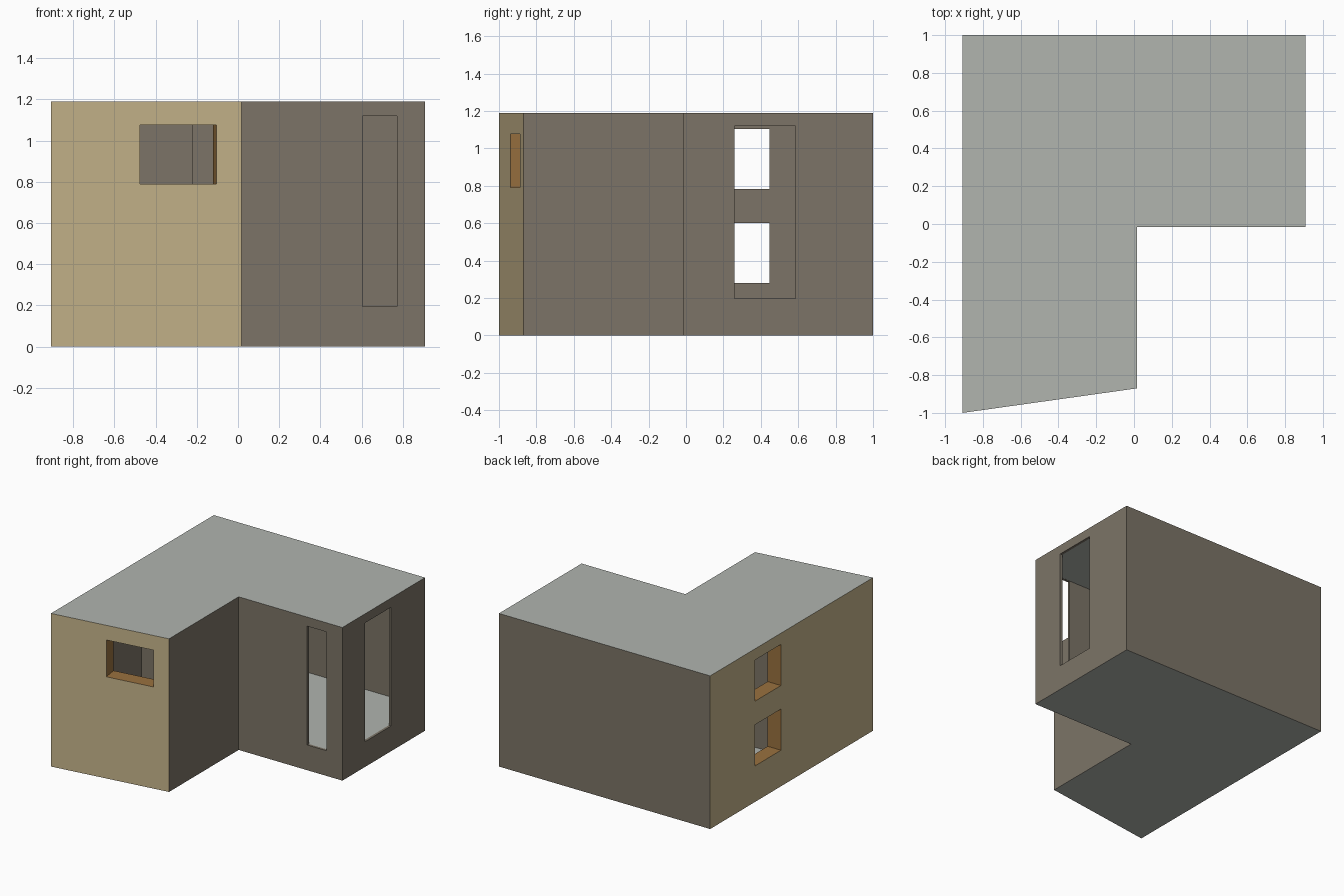
import bpy, bmesh
from mathutils import Vector

if "Cube" in bpy.data.objects:
    bpy.data.objects.remove(bpy.data.objects["Cube"])


def srgb(r, g, b):
    lin = lambda c: c / 12.92 if c <= 0.04045 else ((c + 0.055) / 1.055) ** 2.4
    return [lin(c / 255) for c in (r, g, b)] + [1.0]


# Shared palette: every object carries the same slots in the same order
MATS = []
for name, rgb in (("tan_cladding", (198, 180, 139)), ("dark_render", (124, 116, 103)),
                  ("pale_grey", (177, 181, 175)), ("brown_reveal", (153, 113, 63))):
    m = bpy.data.materials.new(name)
    m.diffuse_color = srgb(*rgb)
    m.use_nodes = True
    m.node_tree.nodes["Principled BSDF"].inputs["Base Color"].default_value = m.diffuse_color
    MATS.append(m)
TAN, DARK, GREY, BROWN = range(4)


def prism(name, pts, z0, z1, sides, cap):
    """Upright prism over a counter-clockwise outline; sides = one colour or one per edge."""
    bm = bmesh.new()
    lo = [bm.verts.new((x, y, z0)) for x, y in pts]
    hi = [bm.verts.new((x, y, z1)) for x, y in pts]
    n = len(pts)
    bm.faces.new(lo[::-1]).material_index = cap
    bm.faces.new(hi).material_index = cap
    for i in range(n):
        j = (i + 1) % n
        f = bm.faces.new((lo[i], lo[j], hi[j], hi[i]))
        f.material_index = sides if isinstance(sides, int) else sides[i]
    me = bpy.data.meshes.new(name)
    bm.to_mesh(me)
    bm.free()
    for m in MATS:
        me.materials.append(m)
    ob = bpy.data.objects.new(name, me)
    bpy.context.collection.objects.link(ob)
    return ob


def rect(x0, x1, y0, y1):
    return [(x0, y0), (x1, y0), (x1, y1), (x0, y1)]


SLOPE = 0.13 / 0.925
INWARD = Vector((-SLOPE, 1)).normalized()
THICK, THIN, FLOOR, CEIL = 0.115, 0.02, 0.195, 1.12
LEFT, RIGHT, STEP_X, STEP_Y = -0.908, 0.908, 0.016, -0.015


def front_y(x):
    return -1 + SLOPE * (x - LEFT)


# Outer L-shaped building with a slanted front
house = prism("house_shell", [(LEFT, -1), (STEP_X, front_y(STEP_X)), (STEP_X, STEP_Y),
                              (RIGHT, STEP_Y), (RIGHT, 1), (LEFT, 1)],
              0, 1.19, [TAN, DARK, DARK, DARK, DARK, TAN], GREY)

# Hollow room: thick clad walls, thin rendered walls
xi, xs, ys = LEFT + THICK, STEP_X - THIN, STEP_Y + THIN
dy = THICK / INWARD.y
cutters = [prism("room_cutter", [(xi, front_y(xi) + dy), (xs, front_y(xs) + dy), (xs, ys),
                                 (RIGHT - THIN, ys), (RIGHT - THIN, 1 - THIN), (xi, 1 - THIN)],
                 FLOOR, CEIL, DARK, GREY)]

# Front window, square to the slanted wall
a, b = (Vector((x, front_y(x))) for x in (-0.475, -0.105))
cutters.append(prism("front_window_cutter", [tuple(p) for p in (
    a - INWARD * 0.05, b - INWARD * 0.05, b + INWARD * 0.16, a + INWARD * 0.16)],
    0.79, 1.076, BROWN, BROWN))

# Two stacked windows in the left wall
for z in (0.28, 0.783):
    cutters.append(prism("left_window_cutter", rect(LEFT - 0.05, xi + 0.05, 0.13, 0.447),
                         z, z + 0.32, BROWN, BROWN))

# Tall openings in the two thin walls
for r in (rect(0.605, 0.772, STEP_Y - 0.05, ys + 0.05),
          rect(RIGHT - THIN - 0.05, RIGHT + 0.05, 0.26, 0.585)):
    cutters.append(prism("door_cutter", r, FLOOR + 0.001, CEIL - 0.001, DARK, DARK))

bpy.context.view_layer.objects.active = house
for c in cutters:
    c.hide_render = True
    mod = house.modifiers.new("cut", "BOOLEAN")
    mod.operation, mod.solver, mod.object = "DIFFERENCE", "EXACT", c
    bpy.ops.object.modifier_apply(modifier=mod.name)
    bpy.data.objects.remove(c)

# Inner partition with a doorway at its right end
prism("inner_partition", rect(xi - 0.005, -0.22, -0.055, 0.045),
      FLOOR - 0.005, CEIL + 0.005, DARK, DARK)
